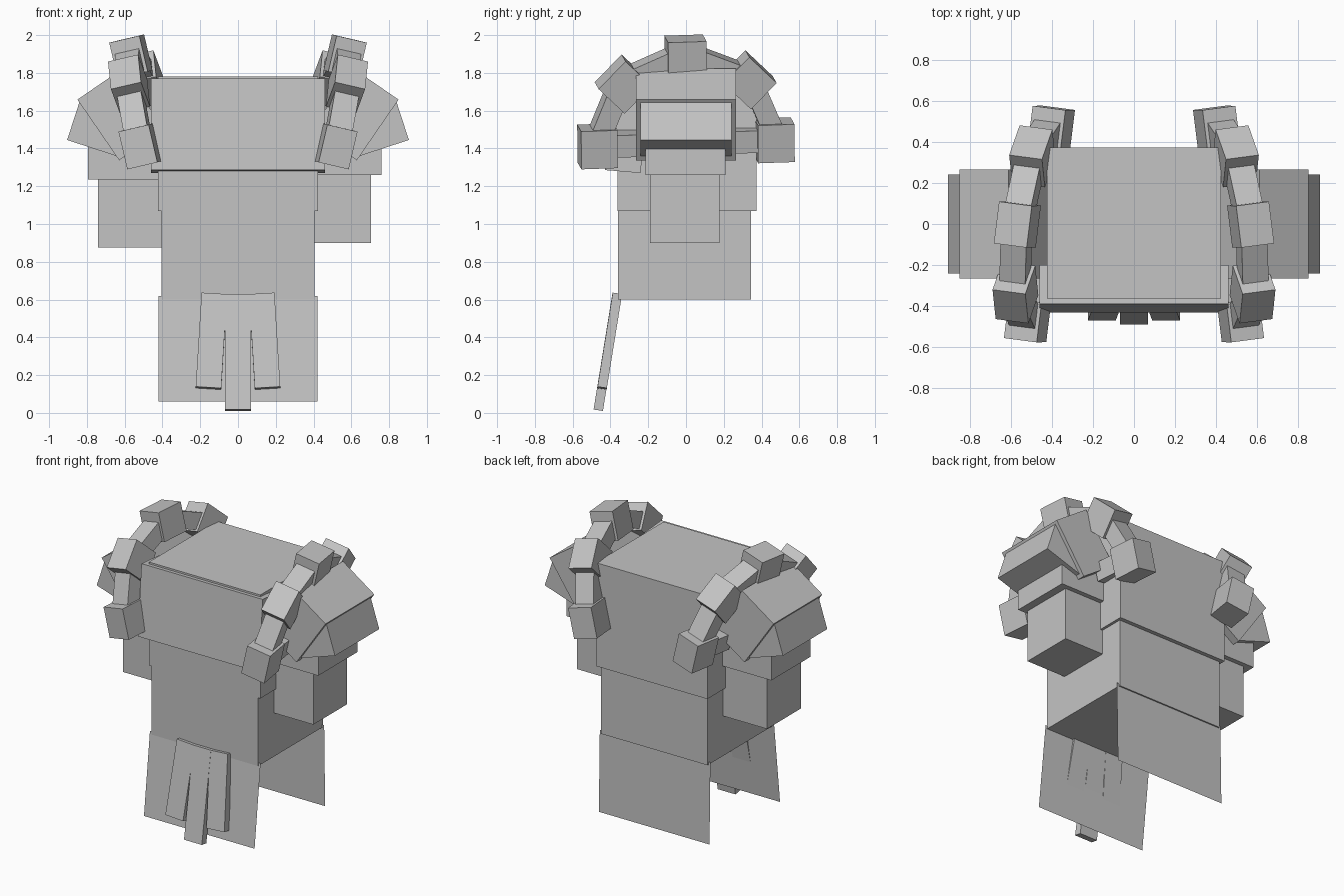
import bpy, bmesh
from math import radians
from mathutils import Matrix, Vector

old = bpy.data.objects.get("Cube")
if old:
    bpy.data.objects.remove(old, do_unlink=True)

grey = bpy.data.materials.new("plain_grey")
grey.use_nodes = True
GREY = (0.55, 0.55, 0.55, 1)
grey.diffuse_color = GREY
grey.node_tree.nodes["Principled BSDF"].inputs["Base Color"].default_value = GREY


def rot(axis, degrees):
    return Matrix.Rotation(radians(degrees), 4, axis)


def finish(name, bm):
    mesh = bpy.data.meshes.new(name)
    bm.to_mesh(mesh)
    bm.free()
    mesh.materials.append(grey)
    obj = bpy.data.objects.new(name, mesh)
    bpy.context.collection.objects.link(obj)
    return obj


def block(name, size, centre, turn=Matrix(), side=1):
    """Rotated box, mirrored in x when side is -1."""
    bm = bmesh.new()
    bmesh.ops.create_cube(bm, size=1)
    mirror = Matrix.Diagonal((side, 1, 1, 1))
    bm.transform(mirror @ Matrix.Translation(centre) @ turn @ Matrix.Diagonal((*size, 1)))
    bmesh.ops.recalc_face_normals(bm, faces=bm.faces)
    return finish(name, bm)


def span(name, low, high, side=1):
    """Upright box given by two opposite corners."""
    low, high = Vector(low), Vector(high)
    return block(name, high - low, (low + high) / 2, side=side)


def cloth(name, half, top, bottom):
    """Thin hanging sheet from (y, z) top to (y, z) bottom."""
    bm = bmesh.new()
    corners = [(-half, *top), (-half, *bottom), (half, *bottom), (half, *top)]
    bm.faces.new([bm.verts.new(c) for c in corners])
    return finish(name, bm)


# Torso
span("waist", (-0.405, -0.36, 0.6), (0.405, 0.345, 1.1))
span("chest", (-0.423, -0.362, 1.07), (0.423, 0.373, 1.78))
block("breast_plate", (0.92, 0.19, 0.486), (0, -0.315, 1.52), rot('X', -4.7))

# Skirt sheets and front tabs
cloth("front_skirt", 0.42, (-0.355, 0.62), (-0.42, 0.06))
cloth("back_skirt", 0.42, (0.335, 0.62), (0.345, 0.06))
tilt = rot('X', -9.2)
block("middle_tab", (0.135, 0.05, 0.62), (0, -0.415, 0.32), tilt)

for side, label, drop, out in ((1, "left", 0, 0), (-1, "right", 0.025, 0.035)):
    block(label + "_tab", (0.135, 0.05, 0.505), (0.141, -0.404, 0.38),
          tilt @ rot('Y', -3.5), side)

    # Sleeves
    span(label + "_sleeve", (0.39, -0.19, 0.9 - drop), (0.705 + out, 0.178, 1.3), side)
    span(label + "_upper_sleeve", (0.41, -0.215, 1.26 - drop),
         (0.76 + out, 0.21, 1.46), side)

    # Shoulder plates
    block(label + "_shoulder_upper", (0.29, 0.53, 0.39), (0.62, 0, 1.58), rot('Y', 34.5), side)
    block(label + "_shoulder_lower", (0.3, 0.48, 0.22), (0.728, 0, 1.503), rot('Y', -18), side)

    # Leaning half ring of big blocks joined by thinner links
    centre = Vector((0.46, 0, 1.427))
    lean = rot('Z', 7.5) @ rot('Y', 13) @ rot('X', 2)
    for step in range(9):
        turn = lean @ rot('X', -90 + 22.5 * step)
        big = step % 2 == 0
        size = (0.165, 0.205, 0.195) if big else (0.13, 0.22, 0.11)
        radius = 0.472 if big else 0.45
        spot = centre + turn.to_3x3() @ Vector((0, 0, radius))
        kind = "_ring_block_" if big else "_ring_link_"
        block(label + kind + str(step), size, spot, turn, side)

    # Struts from the ring ends to the torso
    for end, where in ((-1, "front"), (1, "back")):
        spot = centre + lean.to_3x3() @ Vector((0, end * 0.32, 0.01))
        block(label + "_" + where + "_strut", (0.13, 0.2, 0.12), spot, lean, side)
